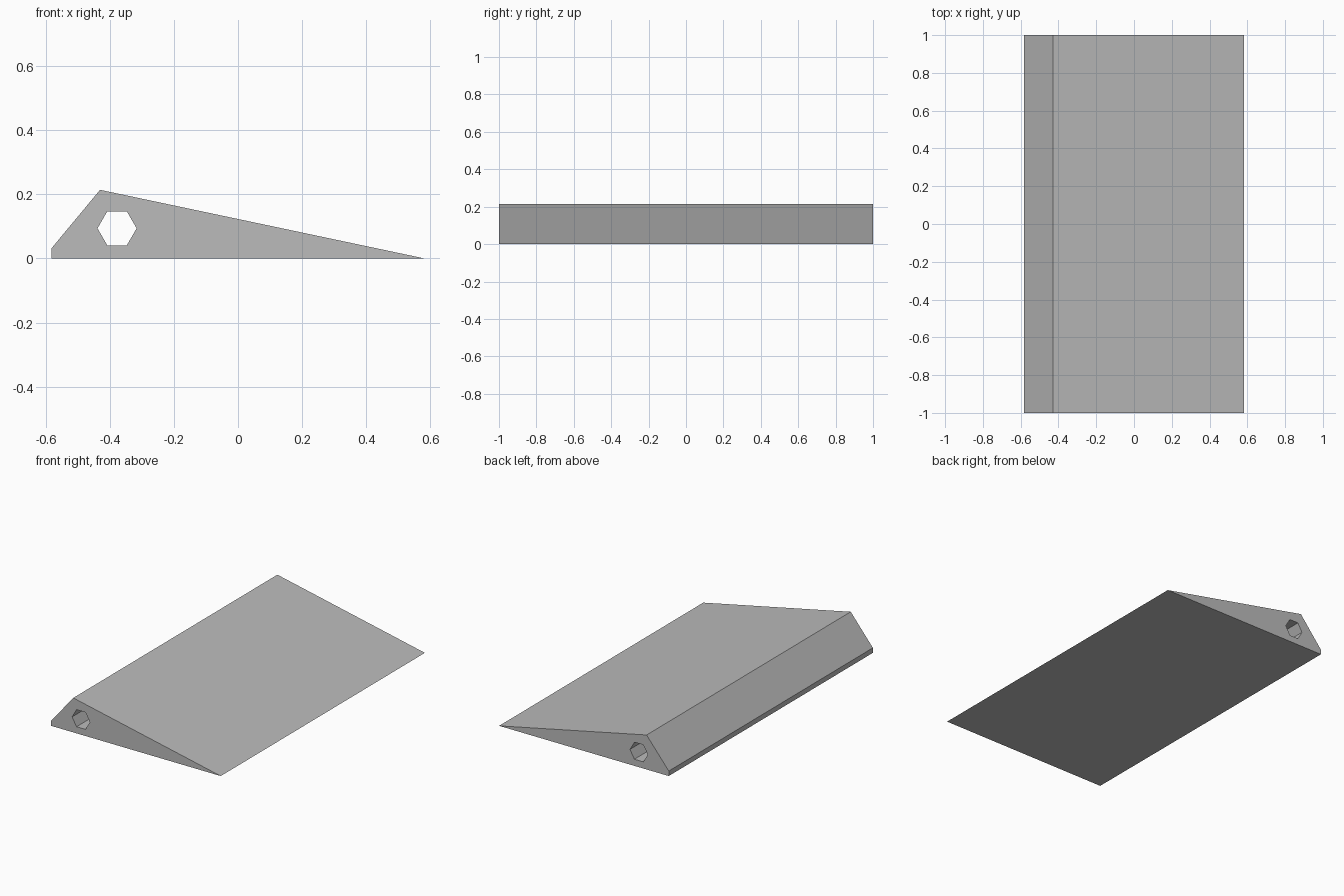
import bpy, bmesh
from math import cos, sin, pi
from mathutils import Vector

cube = bpy.data.objects.get("Cube")
if cube:
    bpy.data.objects.remove(cube, do_unlink=True)

LENGTH = 2.0
grey = bpy.data.materials.new("plain grey")
grey.use_nodes = True
colour = (0.5, 0.5, 0.5, 1)
grey.diffuse_color = colour
grey.node_tree.nodes["Principled BSDF"].inputs["Base Color"].default_value = colour

# Wedge outline and hexagonal bore, as (x, z) loops
outline = [(-0.582, 0), (0.582, 0), (-0.43, 0.214), (-0.582, 0.031)]
bore = [(-0.377 + 0.061 * cos(i * pi / 3), 0.094 + 0.061 * sin(i * pi / 3))
        for i in range(6)]

bm = bmesh.new()


def add_loop(points):
    verts = [bm.verts.new((x, -LENGTH / 2, z)) for x, z in points]
    return [bm.edges.new((a, b)) for a, b in zip(verts, verts[1:] + verts[:1])]


# End face with the hole left open, then extruded along the length
edges = add_loop(outline) + add_loop(bore)
bmesh.ops.triangle_fill(bm, edges=edges, use_beauty=True, normal=Vector((0, -1, 0)))
result = bmesh.ops.extrude_face_region(bm, geom=bm.faces[:], use_keep_orig=True)
moved = [g for g in result["geom"] if isinstance(g, bmesh.types.BMVert)]
bmesh.ops.translate(bm, verts=moved, vec=(0, LENGTH, 0))
bmesh.ops.recalc_face_normals(bm, faces=bm.faces[:])

mesh = bpy.data.meshes.new("wedge_bar")
bm.to_mesh(mesh)
bm.free()
mesh.materials.append(grey)
wedge = bpy.data.objects.new("wedge_bar", mesh)
bpy.context.collection.objects.link(wedge)
